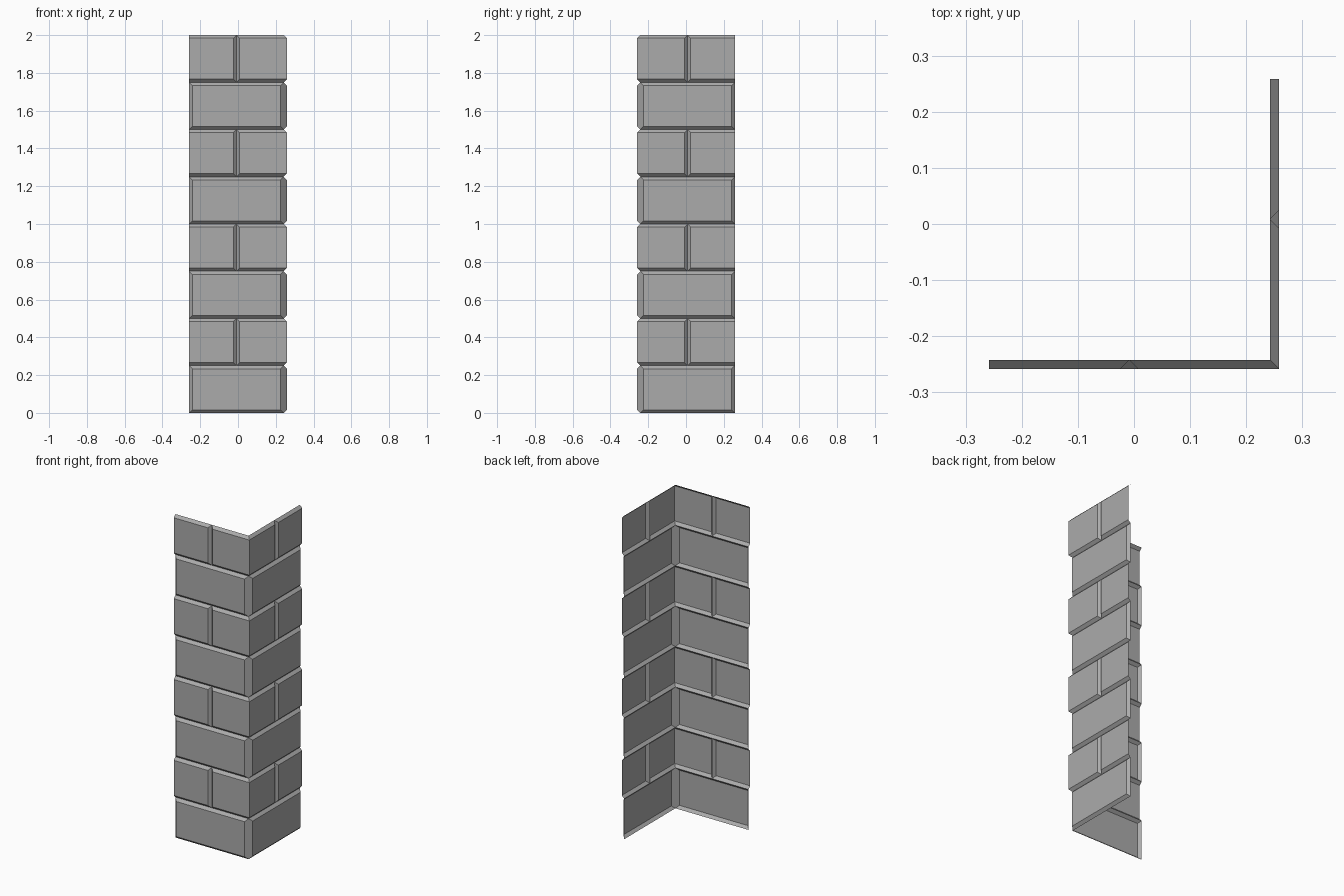
import bpy, bmesh
from mathutils import Vector

if "Cube" in bpy.data.objects:
    bpy.data.objects.remove(bpy.data.objects["Cube"])

R = 0.242          # mortar (recessed) plane
D = 0.0165         # bevel depth of each brick
E = R + D          # outer face plane / wall ends
H = 0.25           # course height
MID = E - H        # position of the joint in split courses (mirrored on each wing)

# dark grey stone
stone = bpy.data.materials.new("stone")
stone.diffuse_color = (0.41, 0.41, 0.41, 1)
stone.use_nodes = True
stone.node_tree.nodes["Principled BSDF"].inputs["Base Color"].default_value = stone.diffuse_color


def brick(bm, inner, outer, bevel_start, bevel_end):
    """Open bevelled brick shell swept along a plan path."""
    rings = []
    for pts, z in ((inner, 0), (outer, D), (outer, H - D), (inner, H)):
        rings.append([bm.verts.new(Vector((x, y, z))) for x, y in pts])
    for low, high in zip(rings, rings[1:]):
        for i in range(len(low) - 1):
            bm.faces.new((low[i], low[i + 1], high[i + 1], high[i]))
    if bevel_start:
        bm.faces.new([r[0] for r in rings])
    if bevel_end:
        bm.faces.new([r[-1] for r in reversed(rings)])


def course(name, bricks, z):
    """One course of bricks, repeated every second row."""
    bm = bmesh.new()
    for b in bricks:
        brick(bm, *b)
    bmesh.ops.remove_doubles(bm, verts=bm.verts, dist=1e-4)
    mesh = bpy.data.meshes.new(name)
    bm.to_mesh(mesh)
    bm.free()
    mesh.materials.append(stone)
    ob = bpy.data.objects.new(name, mesh)
    bpy.context.collection.objects.link(ob)
    ob.location.z = z
    arr = ob.modifiers.new("rows", 'ARRAY')
    arr.count = 4
    arr.use_relative_offset = False
    arr.use_constant_offset = True
    arr.constant_offset_displace = (0, 0, 2 * H)


# courses with one whole brick per wing, bevelled at every end
course("whole_brick_courses", [
    ([(-E, -R), (R, -R)], [(-E + D, -E), (R - D, -E)], True, True),
    ([(R, -R), (R, E)], [(E, -R + D), (E, E - D)], True, True),
], 0)

# courses with half bricks at the ends and one brick wrapping the corner
J = -MID
course("corner_brick_courses", [
    ([(-E, -R), (J, -R)], [(-E, -E), (J - D, -E)], False, True),
    ([(J, -R), (R, -R), (R, MID)],
     [(J + D, -E), (E, -E), (E, MID - D)], True, True),
    ([(R, MID), (R, E)], [(E, MID + D), (E, E)], True, False),
], H)
